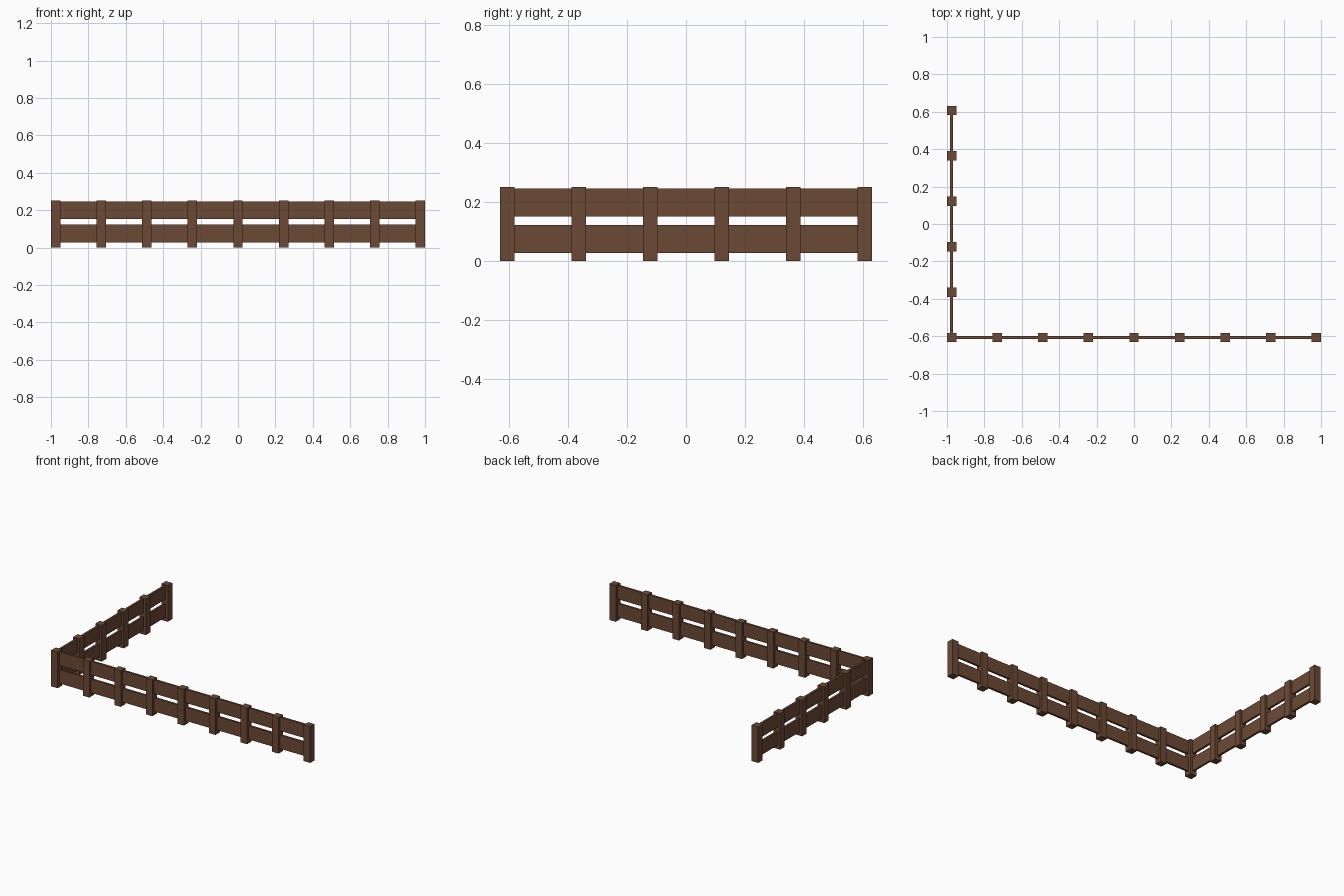
import bpy

if "Cube" in bpy.data.objects:
    bpy.data.objects.remove(bpy.data.objects["Cube"])

# one brown wood colour
wood = bpy.data.materials.new("brown wood")
wood.diffuse_color = (0.150, 0.068, 0.036, 1)
wood.use_nodes = True
wood.node_tree.nodes["Principled BSDF"].inputs["Base Color"].default_value = wood.diffuse_color

POST, HEIGHT, THICK = 0.05, 0.252, 0.015
X, Y = 0.975, 0.607            # post centre lines
STEP_X, STEP_Y = 2 * X / 8, 2 * Y / 5


def box(name, centre, size):
    bpy.ops.mesh.primitive_cube_add(size=1, location=centre)
    ob = bpy.context.object
    ob.name = name
    ob.scale = size
    bpy.ops.object.transform_apply(location=False, rotation=False, scale=True)
    ob.data.materials.append(wood)


# posts along the front, then up the left side (corner post shared)
for i in range(9):
    box("front_post", (-X + i * STEP_X, -Y, HEIGHT / 2), (POST, POST, HEIGHT))
for i in range(1, 6):
    box("side_post", (-X, -Y + i * STEP_Y, HEIGHT / 2), (POST, POST, HEIGHT))

# lower and upper planks, running through the posts
for label, z0, z1 in (("lower", 0.027, 0.122), ("upper", 0.152, 0.247)):
    z, h = (z0 + z1) / 2, z1 - z0
    box(label + "_front_plank", (0, -Y, z), (2 * X, THICK, h))
    box(label + "_side_plank", (-X, 0, z), (THICK, 2 * Y, h))
